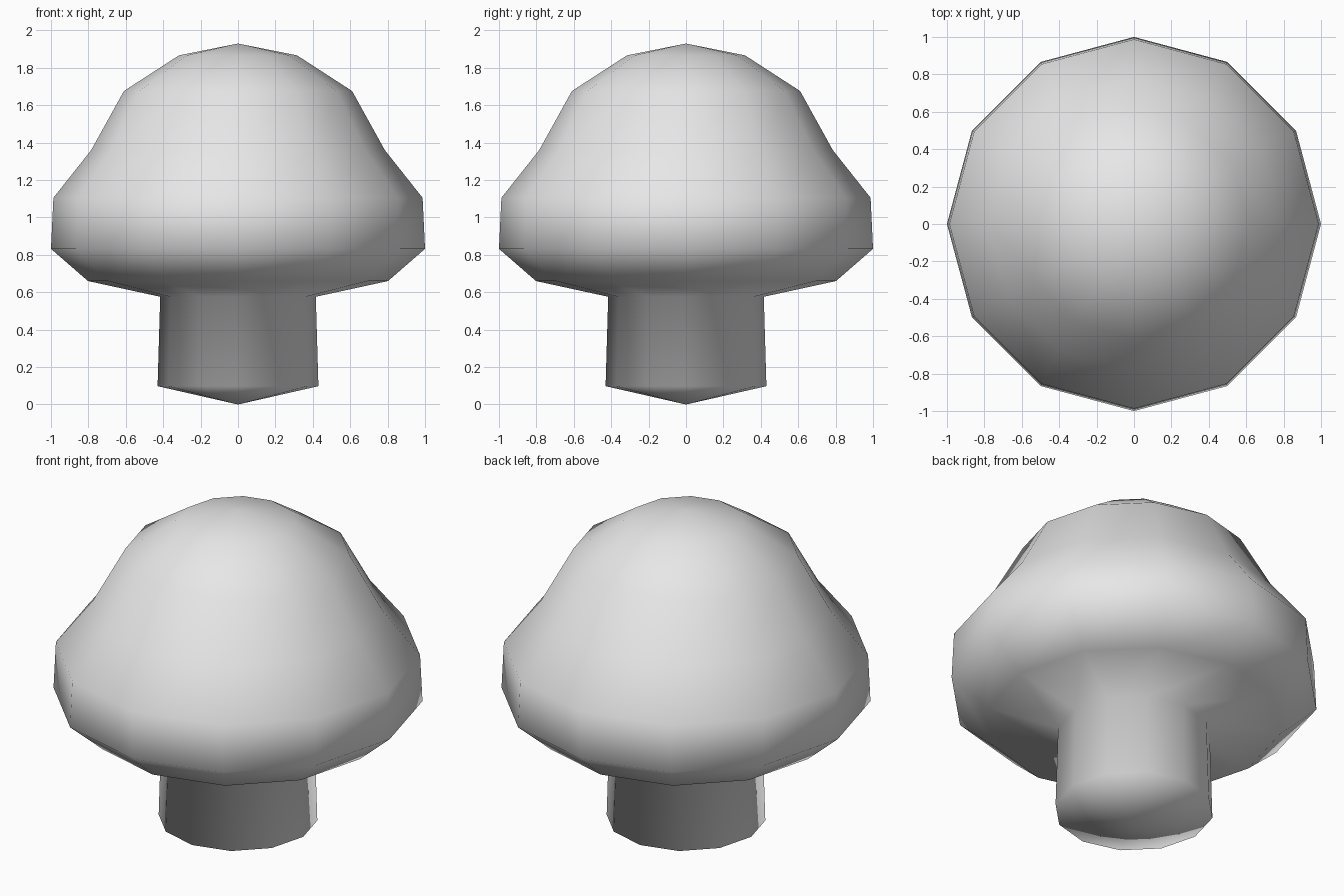
import bpy
import bmesh
from math import tau
from mathutils import Matrix, Vector

cube = bpy.data.objects.get("Cube")
if cube:
    bpy.data.objects.remove(cube, do_unlink=True)

SIDES = 12

# Plain grey for the whole mushroom
grey = bpy.data.materials.new("plain_grey")
grey.use_nodes = True
colour = (0.8, 0.8, 0.8, 1)
grey.diffuse_color = colour
grey.node_tree.nodes["Principled BSDF"].inputs["Base Color"].default_value = colour

# Half profile (radius, height): pointed foot, stem, underside, rim, domed cap
foot = [(0, 0), (0.43, 0.098)]
stem_top = [(0.416, 0.576)]
cap = [(0.802, 0.66), (1.0, 0.832), (0.987, 1.105), (0.785, 1.36),
       (0.61, 1.676), (0.315, 1.867), (0, 1.93)]


def lathe(name, profile, sides, material):
    """Spin a half profile about z into a closed, smooth-shaded mesh."""
    bm = bmesh.new()
    verts = [bm.verts.new((r, 0, z)) for r, z in profile]
    edges = [bm.edges.new(pair) for pair in zip(verts, verts[1:])]
    bmesh.ops.spin(bm, geom=verts + edges, cent=(0, 0, 0), axis=(0, 0, 1),
                   angle=tau, steps=sides, use_duplicate=False)
    bmesh.ops.remove_doubles(bm, verts=bm.verts, dist=0.0005)
    bmesh.ops.recalc_face_normals(bm, faces=bm.faces)
    for face in bm.faces:
        face.smooth = True
    mesh = bpy.data.meshes.new(name)
    bm.to_mesh(mesh)
    bm.free()
    mesh.materials.append(material)
    obj = bpy.data.objects.new(name, mesh)
    bpy.context.collection.objects.link(obj)
    return obj


# Stem and cap are one continuous skin, so the shading flows across the joint
lathe("mushroom", foot + stem_top + cap, SIDES, grey)
